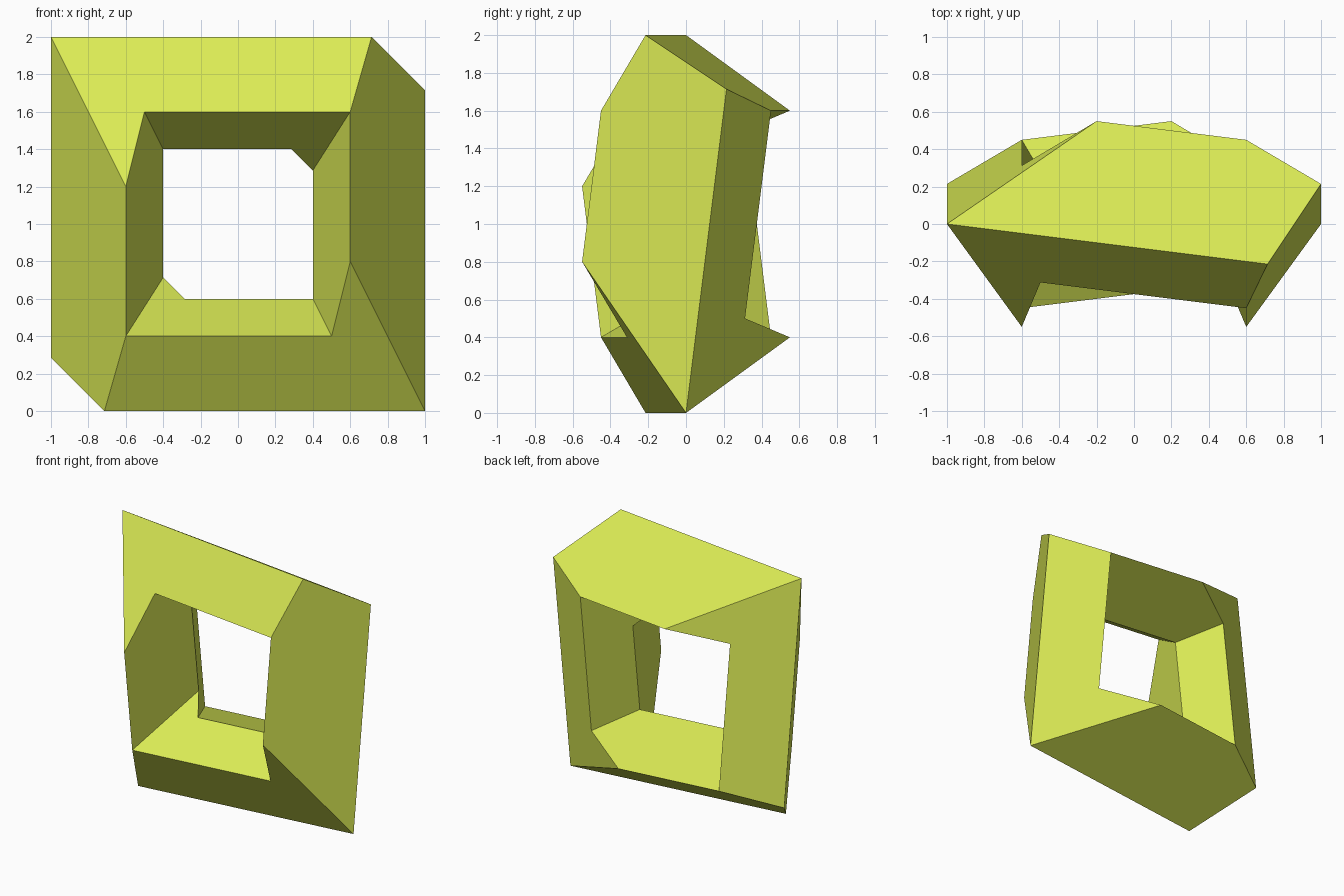
import bpy, bmesh
from mathutils import Vector

if "Cube" in bpy.data.objects:
    bpy.data.objects.remove(bpy.data.objects["Cube"])

# Key points of one quarter of the ring, about its own centre
corner = Vector((-1, 0, 1))
cut = Vector((5/7, -1.5/7, 1))
tip = Vector((0.6, -0.55, -0.2))
rim = Vector((0.6, -0.45, 0.6))
notch = Vector((-0.5, -0.3125, 0.6))
WAIST = 0.4  # the hole's waist is the outer outline scaled down


# Half turns about the y axis and the two diagonals
def turn(p):
    return Vector((-p.x, p.y, -p.z))


def flip(p):
    return Vector((p.z, -p.y, p.x))


symmetry = [lambda p: p, turn, flip, lambda p: turn(flip(p))]

# Two outer slopes and two tunnel walls, repeated by symmetry
quarter = [
    [corner, cut, rim, notch, turn(tip)],
    [cut, flip(cut), turn(corner), tip, rim],
    [notch, rim, flip(cut) * WAIST, cut * WAIST, corner * WAIST],
    [rim, tip, turn(notch), turn(corner) * WAIST, flip(cut) * WAIST],
]

bm = bmesh.new()
for op in symmetry:
    for face in quarter:
        bm.faces.new([bm.verts.new(op(p) + Vector((0, 0, 1))) for p in face])
bmesh.ops.remove_doubles(bm, verts=bm.verts[:], dist=0.001)
bmesh.ops.recalc_face_normals(bm, faces=bm.faces[:])

mesh = bpy.data.meshes.new("faceted_ring")
bm.to_mesh(mesh)
bm.free()

# Yellow-green surface
mat = bpy.data.materials.new("lime")
mat.diffuse_color = (0.70, 0.82, 0.09, 1)
mat.use_nodes = True
mat.node_tree.nodes["Principled BSDF"].inputs["Base Color"].default_value = mat.diffuse_color
mesh.materials.append(mat)
ring = bpy.data.objects.new("faceted_ring", mesh)
bpy.context.collection.objects.link(ring)
